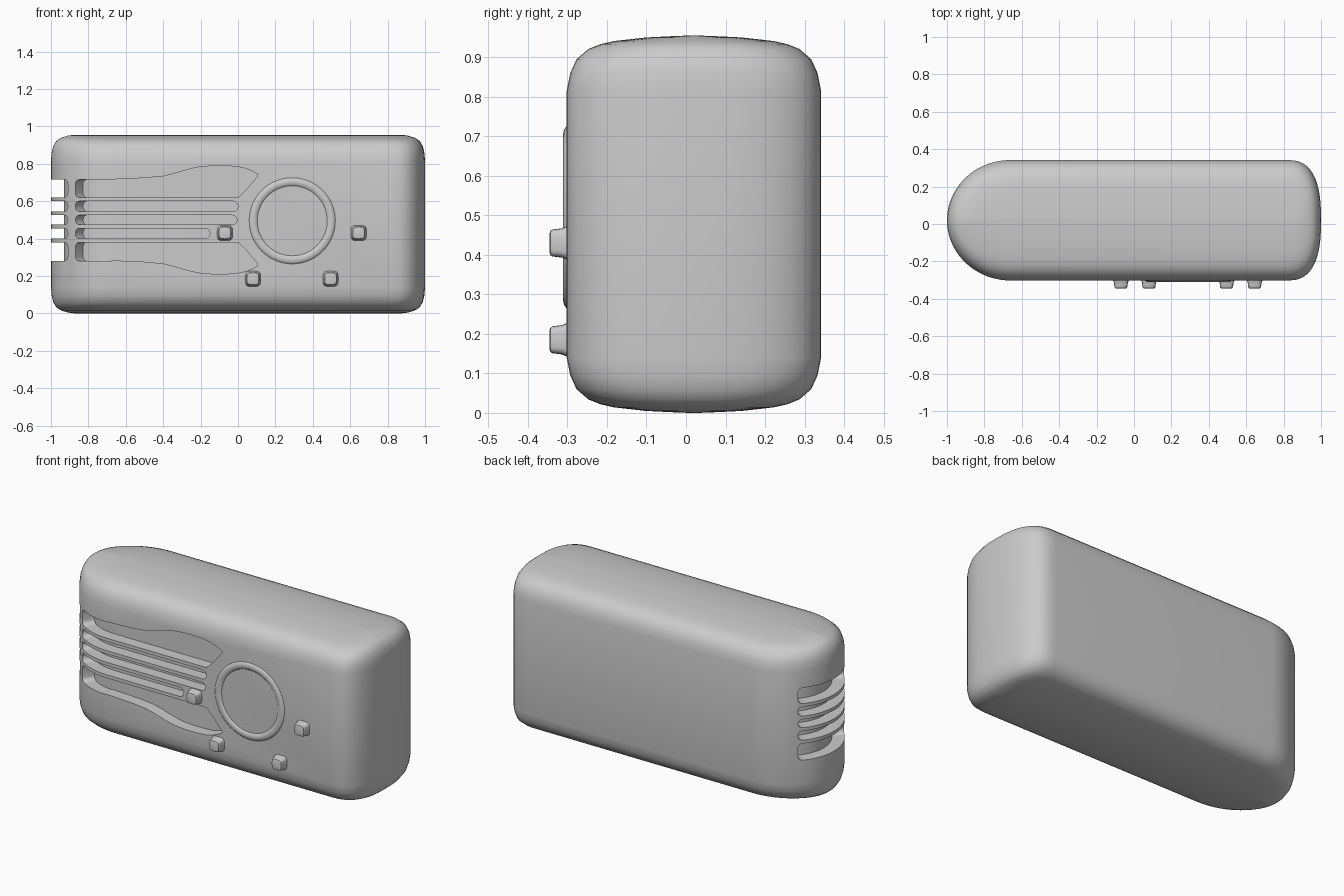
import bpy, bmesh, math

if "Cube" in bpy.data.objects:
    bpy.data.objects.remove(bpy.data.objects["Cube"])

grey = bpy.data.materials.new("warm_grey")
grey.diffuse_color = (0.6, 0.6, 0.6, 1)
grey.use_nodes = True
grey.node_tree.nodes["Principled BSDF"].inputs["Base Color"].default_value = grey.diffuse_color

YC, HALF, HEIGHT = 0.02, 0.322, 0.955      # depth centre, half depth, height
LX, LA = -0.66, 0.34                       # rounded left end: centre and reach
RX, RA, RP = 0.82, 0.18, 2.6               # squarer right end


def loft(name, rings, closed=False):
    """Skin rings of equal length; cap the ends, or join last to first."""
    bm = bmesh.new()
    vs = [[bm.verts.new(p) for p in r] for r in rings]
    n = len(vs[0])
    pairs = list(zip(vs, vs[1:])) + ([(vs[-1], vs[0])] if closed else [])
    for a, b in pairs:
        for i in range(n):
            j = (i + 1) % n
            bm.faces.new((a[i], a[j], b[j], b[i]))
    if not closed:
        bm.faces.new(vs[0])
        bm.faces.new(vs[-1])
    bmesh.ops.recalc_face_normals(bm, faces=bm.faces)
    me = bpy.data.meshes.new(name)
    bm.to_mesh(me)
    bm.free()
    me.materials.append(grey)
    ob = bpy.data.objects.new(name, me)
    bpy.context.collection.objects.link(ob)
    return ob


def smooth(ob, angle=35):
    bpy.ops.object.select_all(action='DESELECT')
    ob.select_set(True)
    bpy.context.view_layer.objects.active = ob
    bpy.ops.object.shade_smooth_by_angle(angle=math.radians(angle))


# Body: plan outline lofted upward with softened top and bottom
plan = []
for i in range(41):
    a = math.pi * i / 40
    plan.append((LX - LA * math.sin(a), -HALF * math.cos(a)))
for i in range(25):
    a = math.pi * i / 24
    c, s = math.cos(a), math.sin(a)
    plan.append((RX + RA * abs(s) ** (2 / RP),
                 HALF * math.copysign(abs(c) ** (2 / RP), c)))
edge = [(0.31, 0.13, 0), (0.26, 0.11, 0.002), (0.2, 0.09, 0.005),
        (0.12, 0.06, 0.014), (0.085, 0.043, 0.022), (0.055, 0.028, 0.034),
        (0.025, 0.012, 0.06), (0.009, 0.004, 0.095), (0, 0, 0.14)]
levels = edge + [(dy, dx, HEIGHT - z) for dy, dx, z in reversed(edge)]
body = loft("radio_body", [[(x * (1 - dx), YC + y * (1 - dy / HALF), z)
                            for x, y in plan] for dy, dx, z in levels])


def wrap(t, off, z):
    """Point on the body wall: t>0 along the front, t<0 angle round the left end."""
    if t >= 0:
        return (LX + t, YC - HALF - off, z)
    s, c = math.sin(-t), math.cos(-t)
    nx, ny = -s / LA, -c / HALF
    k = off / math.hypot(nx, ny)
    return (LX - LA * s + nx * k, YC - HALF * c + ny * k, z)


def slot(stations):
    """Cutter following the wall, from (t, low, high) stations."""
    return loft("slot_cutter", [[wrap(t, o, z) for o, z in
                ((0.04, lo), (0.04, hi), (-0.07, hi), (-0.07, lo))]
                for t, lo, hi in stations])


def rounded_end(t, step, lo, hi, r=0.026):
    """Stations of a rounded slot end at t, going inward by step per unit length."""
    out = []
    for f in (0, 0.1, 0.3, 0.6, 1):
        g = r * (1 - math.sqrt(1 - (1 - f) ** 2)) * 0.96
        out.append((t + step * r * f, lo + g, hi - g))
    return out


# Slots: five on the front, five wrapped round the left end
T_FRONT, T_NEAR, T_FAR = -0.666, -0.826, -(math.pi - 0.826)
flare = [(-0.66, .62, .717), (-0.5, .62, .724), (-0.4, .62, .733), (-0.35, .62, .745),
         (-0.3, .62, .760), (-0.25, .62, .774), (-0.2, .62, .784), (-0.13, .62, .789),
         (-0.05, .62, .788), (0, .62, .784), (0.04, .657, .775), (0.08, .705, .759),
         (0.105, .735, .745)]
cutters = []
bands = [(.62, .715, None), (.545, .60, 0.0), (.475, .525, -0.005),
         (.40, .455, -0.15), (.28, .38, None)]
for lo, hi, end in bands:
    # front slot
    st = rounded_end(T_FRONT, 3, lo, hi)
    bend = [-0.5, -0.4, -0.3, -0.2, -0.1]
    st += [(t, lo, hi) for t in bend]
    if end is None:
        st += [(x - LX, a, b) if lo > 0.5 else (x - LX, 1 - b, 1 - a) for x, a, b in flare]
    else:
        st += [(0, lo, hi)] + rounded_end(end - LX, -1, lo, hi)[::-1]
    cutters.append(slot(st))
    # side slot
    st = rounded_end(T_FAR, 3, lo, hi)
    a, b = T_FAR + 0.078, T_NEAR - 0.078
    st += [(a + (b - a) * i / 16, lo, hi) for i in range(1, 16)]
    st += rounded_end(T_NEAR, -3, lo, hi)[::-1]
    cutters.append(slot(st))

bpy.ops.object.select_all(action='DESELECT')
for c in cutters:
    c.select_set(True)
bpy.context.view_layer.objects.active = cutters[0]
bpy.ops.object.join()
cutter = bpy.context.view_layer.objects.active
cutter.hide_render = True
mod = body.modifiers.new("slots", 'BOOLEAN')
mod.operation, mod.solver, mod.object = 'DIFFERENCE', 'EXACT', cutter
bpy.ops.object.select_all(action='DESELECT')
body.select_set(True)
bpy.context.view_layer.objects.active = body
bpy.ops.object.modifier_apply(modifier=mod.name)
bpy.data.objects.remove(cutter)
smooth(body, 30)

# Dial ring: low raised band on the front
FRONT = YC - HALF
prof = [(0.183, 0.004), (0.19, -0.003), (0.2, -0.008), (0.21, -0.009),
        (0.22, -0.007), (0.229, -0.002), (0.233, 0.004)]
smooth(loft("dial_ring", [[(0.29 + r * math.cos(a), FRONT + y, 0.495 + r * math.sin(a))
                           for r, y in prof]
                          for a in (math.tau * i / 64 for i in range(64))], True))

# Knobs: small rounded square buttons on flared feet
for i, (kx, kz) in enumerate([(-0.07, 0.43), (0.08, 0.185), (0.495, 0.185), (0.645, 0.43)]):
    rings = []
    for h, y in ((0.042, 0.005), (0.041, -0.003), (0.037, -0.012), (0.036, -0.02),
                 (0.034, -0.036), (0.031, -0.041), (0.025, -0.043)):
        ring = []
        for k in range(24):
            a = math.tau * k / 24
            c, s = math.cos(a), math.sin(a)
            ring.append((kx + h * math.copysign(abs(c) ** 0.5, c), FRONT + y,
                         kz + h * math.copysign(abs(s) ** 0.5, s)))
        rings.append(ring)
    smooth(loft(f"knob_{i + 1}", rings))
